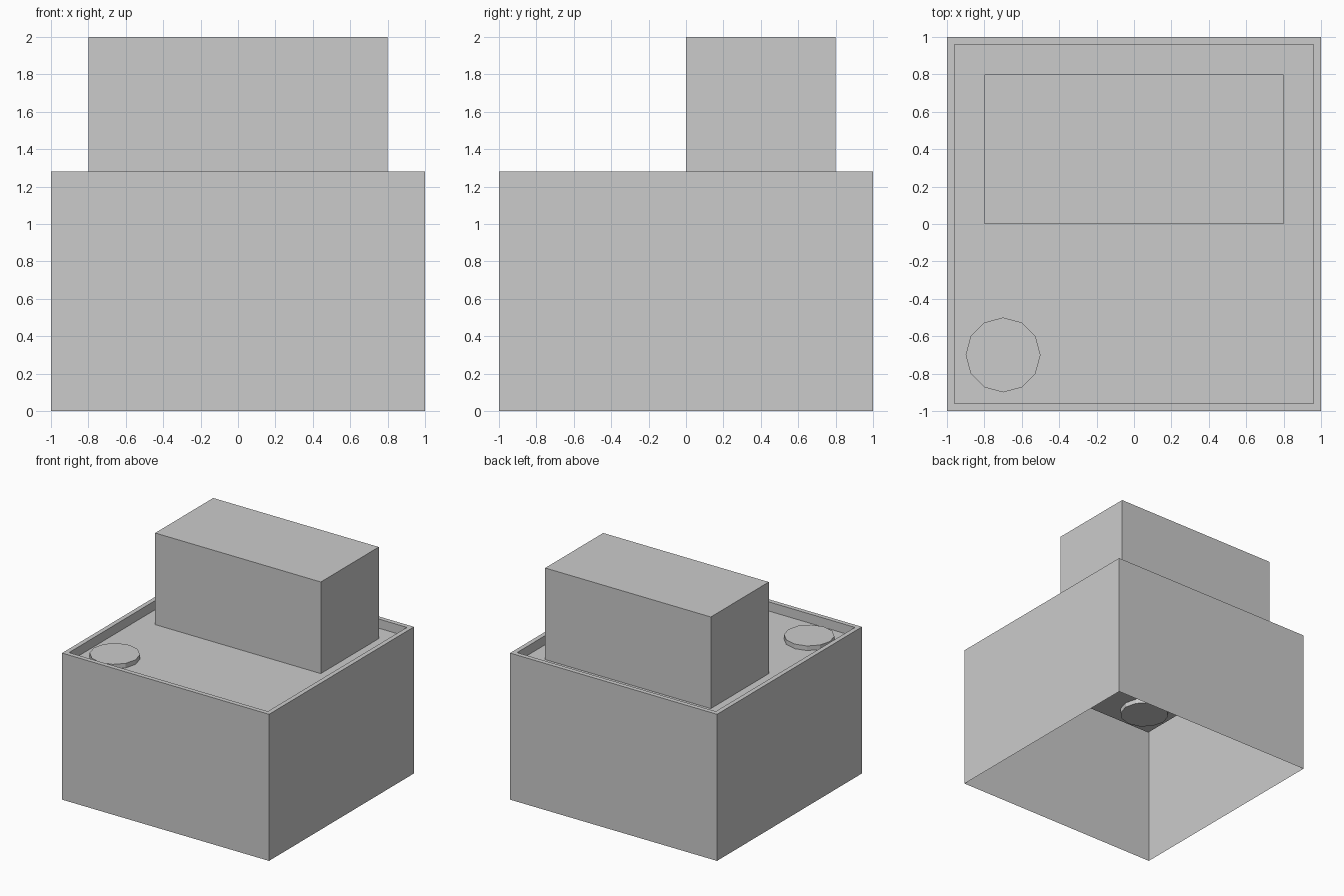
import bpy, bmesh, math
from mathutils import Matrix

if "Cube" in bpy.data.objects:
    bpy.data.objects.remove(bpy.data.objects["Cube"])


def add_object(name, bm):
    mesh = bpy.data.meshes.new(name)
    bm.to_mesh(mesh)
    bm.free()
    obj = bpy.data.objects.new(name, mesh)
    bpy.context.collection.objects.link(obj)
    return obj


# Building shell: four walls open below, thin parapet rim, sunken flat roof
def square(bm, half, z):
    return [bm.verts.new((sx * half, sy * half, z))
            for sx, sy in ((-1, -1), (1, -1), (1, 1), (-1, 1))]


bm = bmesh.new()
rings = [square(bm, h, z) for h, z in ((1, 0), (1, 1.28), (0.96, 1.28), (0.96, 1.2))]
for low, high in zip(rings, rings[1:]):
    for i in range(4):
        j = (i + 1) % 4
        bm.faces.new((low[i], low[j], high[j], high[i]))
bm.faces.new(rings[-1])
add_object("building_shell", bm)

# Rooftop block at the back
bm = bmesh.new()
bmesh.ops.create_cube(bm, size=1, matrix=Matrix.Translation((0, 0.4, 1.6))
                      @ Matrix.Diagonal((1.6, 0.8, 0.8, 1)))
add_object("rooftop_block", bm)

# Twelve-sided roof vent, set halfway through the roof
bm = bmesh.new()
bmesh.ops.create_cone(bm, cap_ends=True, segments=12, radius1=0.2, radius2=0.2,
                      depth=0.08, matrix=Matrix.Translation((-0.7, -0.7, 1.2)))
add_object("roof_vent", bm)
